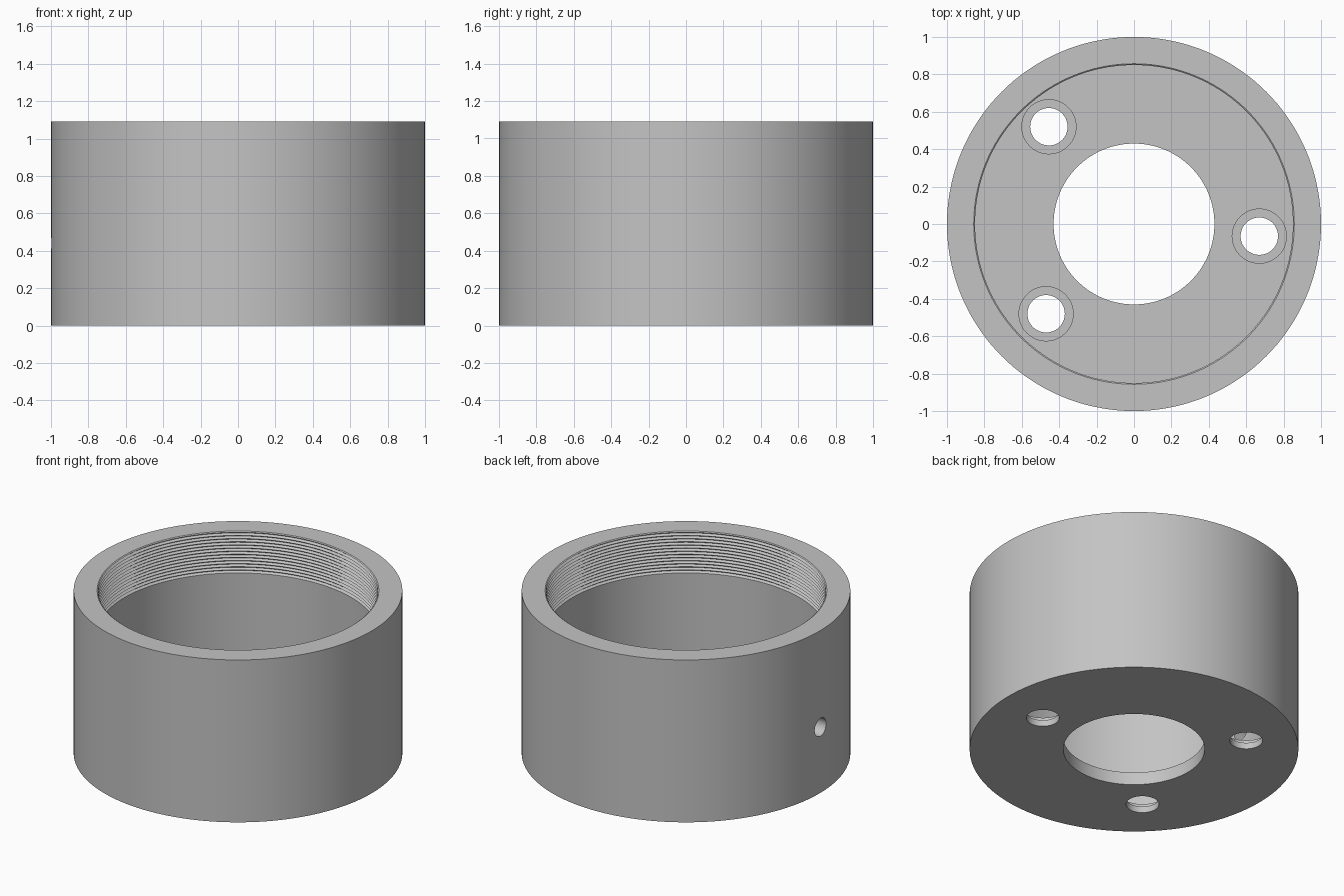
import bpy
import bmesh
import math

if "Cube" in bpy.data.objects:
    bpy.data.objects.remove(bpy.data.objects["Cube"], do_unlink=True)

HEIGHT, FLOOR, LEDGE = 1.09, 0.085, 0.042
BORE, SEGMENTS = 0.85, 144
THREADS, PITCH, DEPTH = 13, 0.021, 0.014

metal = bpy.data.materials.new("plain_grey")
metal.use_nodes = True
grey = (0.55, 0.55, 0.55, 1)
metal.diffuse_color = grey
metal.node_tree.nodes["Principled BSDF"].inputs["Base Color"].default_value = grey


def lathe(name, profile):
    """Revolve a closed (radius, height) profile around z."""
    bm = bmesh.new()
    rings = []
    for i in range(SEGMENTS):
        a = math.tau * i / SEGMENTS
        rings.append([bm.verts.new((r * math.cos(a), r * math.sin(a), z)) for r, z in profile])
    for i, ring in enumerate(rings):
        following = rings[(i + 1) % SEGMENTS]
        for j in range(len(profile)):
            k = (j + 1) % len(profile)
            bm.faces.new((ring[j], following[j], following[k], ring[k]))
    bmesh.ops.recalc_face_normals(bm, faces=bm.faces)
    mesh = bpy.data.meshes.new(name)
    bm.to_mesh(mesh)
    bm.free()
    mesh.materials.append(metal)
    obj = bpy.data.objects.new(name, mesh)
    bpy.context.collection.objects.link(obj)
    return obj


def drill(target, radius, length, location, rotation=(0, 0, 0)):
    """Cut a round hole and discard the cutter."""
    bpy.ops.mesh.primitive_cylinder_add(vertices=48, radius=radius, depth=length,
                                        location=location, rotation=rotation)
    cutter = bpy.context.object
    cutter.name = "hole_cutter"
    cutter.hide_render = True
    cutter.data.materials.append(metal)
    mod = target.modifiers.new("hole", "BOOLEAN")
    mod.operation = "DIFFERENCE"
    mod.solver = "EXACT"
    mod.object = cutter
    bpy.context.view_layer.objects.active = target
    bpy.ops.object.modifier_apply(modifier=mod.name)
    bpy.data.objects.remove(cutter, do_unlink=True)


# Cup wall, threaded mouth and floor with a central opening
profile = [(0.43, 0), (1, 0), (1, HEIGHT), (BORE + DEPTH / 2, HEIGHT)]
for i in range(THREADS):
    z = HEIGHT - (i + 0.25) * PITCH
    profile += [(BORE, z), (BORE + DEPTH, z - PITCH / 2)]
profile += [(BORE, HEIGHT - (THREADS + 0.25) * PITCH), (BORE, FLOOR), (0.43, FLOOR)]
cup = lathe("threaded_cup", profile)

# Counterbored screw holes in the floor
for x, y in ((0.67, -0.065), (-0.455, 0.52), (-0.47, -0.48)):
    drill(cup, 0.1, 0.4, (x, y, 0))
    drill(cup, 0.145, 0.2, (x, y, LEDGE + 0.1))

# Small cross hole through one side of the wall
drill(cup, 0.06, 0.4, (-0.93, 0, 0.44), (0, math.pi / 2, 0))

bpy.ops.object.select_all(action="DESELECT")
cup.select_set(True)
bpy.context.view_layer.objects.active = cup
bpy.ops.object.shade_smooth_by_angle(angle=math.radians(30))
